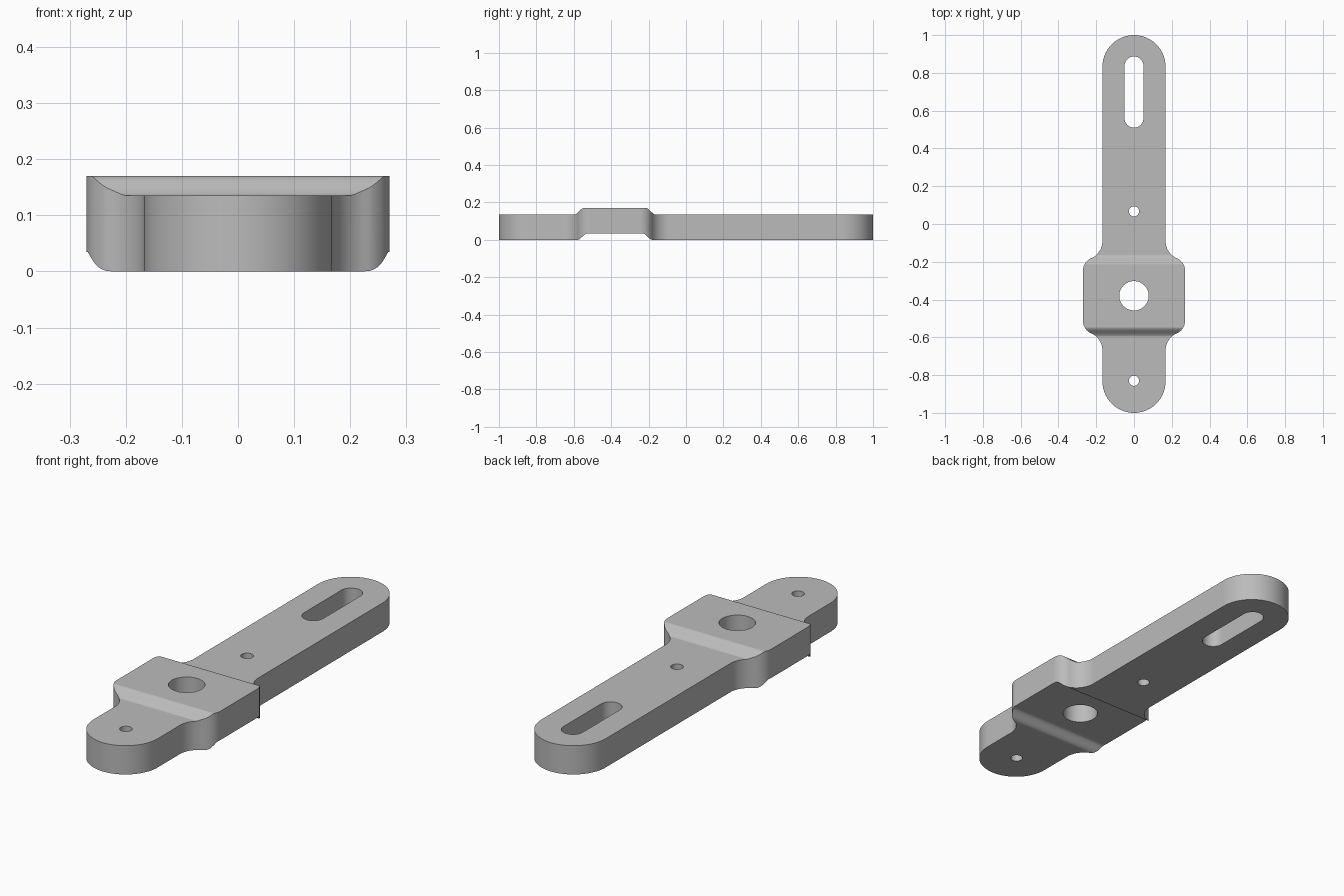
import bpy, bmesh
from math import sin, cos, pi, radians, hypot, atan2, degrees
from mathutils import Vector

cube = bpy.data.objects.get("Cube")
if cube:
    bpy.data.objects.remove(cube, do_unlink=True)

THICK, STEP = 0.135, 0.035      # plate thickness and height of the raised pad
MID = -0.38                     # y of the raised pad's centre
END_R, END_Y = 0.167, 0.833     # rounded ends
CONCAVE, CONVEX, PAD_W = 0.10, 0.07, 0.27


def arc(cx, cy, r, a0, a1, n=12):
    return [(cx + r * cos(radians(a0 + (a1 - a0) * i / n)),
             cy + r * sin(radians(a0 + (a1 - a0) * i / n))) for i in range(n + 1)]


def prism(name, points, to_3d, sweep):
    """Extrude a closed 2D outline along a vector."""
    bm = bmesh.new()
    face = bm.faces.new([bm.verts.new(to_3d(a, b)) for a, b in points])
    out = bmesh.ops.extrude_face_region(bm, geom=[face])
    bmesh.ops.translate(bm, vec=Vector(sweep),
                        verts=[g for g in out["geom"] if isinstance(g, bmesh.types.BMVert)])
    bmesh.ops.recalc_face_normals(bm, faces=bm.faces)
    mesh = bpy.data.meshes.new(name)
    bm.to_mesh(mesh)
    bm.free()
    obj = bpy.data.objects.new(name, mesh)
    bpy.context.collection.objects.link(obj)
    return obj


def upright(name, points):
    return prism(name, points, lambda x, y: (x, y, -0.2), (0, 0, 0.6))


def combine(obj, cutter, operation):
    """Apply a boolean and discard the cutter."""
    cutter.hide_render = True
    mod = obj.modifiers.new("cut", "BOOLEAN")
    mod.operation, mod.solver, mod.object = operation, "EXACT", cutter
    bpy.context.view_layer.update()
    graph = bpy.context.evaluated_depsgraph_get()
    mesh = bpy.data.meshes.new_from_object(obj.evaluated_get(graph))
    obj.modifiers.clear()
    obj.data = mesh
    bpy.data.objects.remove(cutter, do_unlink=True)


# Plan outline: rounded ends joined to a wider pad by tangent S-curves
in_x, out_x = END_R + CONCAVE, PAD_W - CONVEX
dx = in_x - out_x
dy = ((CONCAVE + CONVEX) ** 2 - dx ** 2) ** 0.5
tilt = degrees(atan2(dy, dx))
top_in = -0.09
top_out = top_in - dy
shoulder = (arc(out_x, top_out, CONVEX, 0, tilt)
            + arc(in_x, top_in, CONCAVE, 180 + tilt, 180)[1:])
lower = [(x, 2 * MID - y) for x, y in reversed(shoulder)]
side = (arc(0, -END_Y, END_R, -90, 0, 20) + lower + shoulder
        + arc(0, END_Y, END_R, 0, 90, 20))
outline = side + [(-x, y) for x, y in reversed(side[1:-1])]
bracket = upright("bracket_plate", outline)


# Side profile: a strip that steps up smoothly around the pad
def strip_edge(height, outer, inner, n=12):
    half = [(MID + outer + (inner - outer) * t,
             height + STEP * t * t * (3 - 2 * t)) for t in [i / n for i in range(n + 1)]]
    left = [(2 * MID - y, z) for y, z in half]
    return [(-1.2, height)] + left + half[::-1] + [(1.2, height)]


profile = strip_edge(0, 0.20, 0.147) + strip_edge(THICK, 0.218, 0.165)[::-1]
strip = prism("strip_profile", profile, lambda y, z: (-0.5, y, z), (1, 0, 0))
combine(bracket, strip, "INTERSECT")

# Long adjusting slot, pivot hole and two pin holes: (radius, start y, end y)
for r, y0, y1 in [(0.05, 0.56, 0.837), (0.078, MID, MID),
                  (0.027, 0.067, 0.067), (0.027, -0.83, -0.83)]:
    ring = arc(0, y1, r, 0, 180, 16) + arc(0, y0, r, 180, 360, 16)
    if y0 == y1:
        ring = arc(0, y0, r, 0, 360, 32)[:-1]
    combine(bracket, upright("hole_cutter", ring), "DIFFERENCE")

# Plain grey metal
metal = bpy.data.materials.new("grey metal")
metal.use_nodes = True
colour = (0.5, 0.5, 0.5, 1)
metal.diffuse_color = colour
metal.node_tree.nodes["Principled BSDF"].inputs["Base Color"].default_value = colour
bracket.data.materials.clear()
bracket.data.materials.append(metal)
for poly in bracket.data.polygons:
    poly.material_index = 0

# Smooth curves, crisp rims, flat broad faces
bpy.ops.object.select_all(action="DESELECT")
bracket.select_set(True)
bpy.context.view_layer.objects.active = bracket
bpy.ops.object.shade_smooth_by_angle(angle=radians(30))
weighted = bracket.modifiers.new("weighted_normals", "WEIGHTED_NORMAL")
weighted.keep_sharp = True
